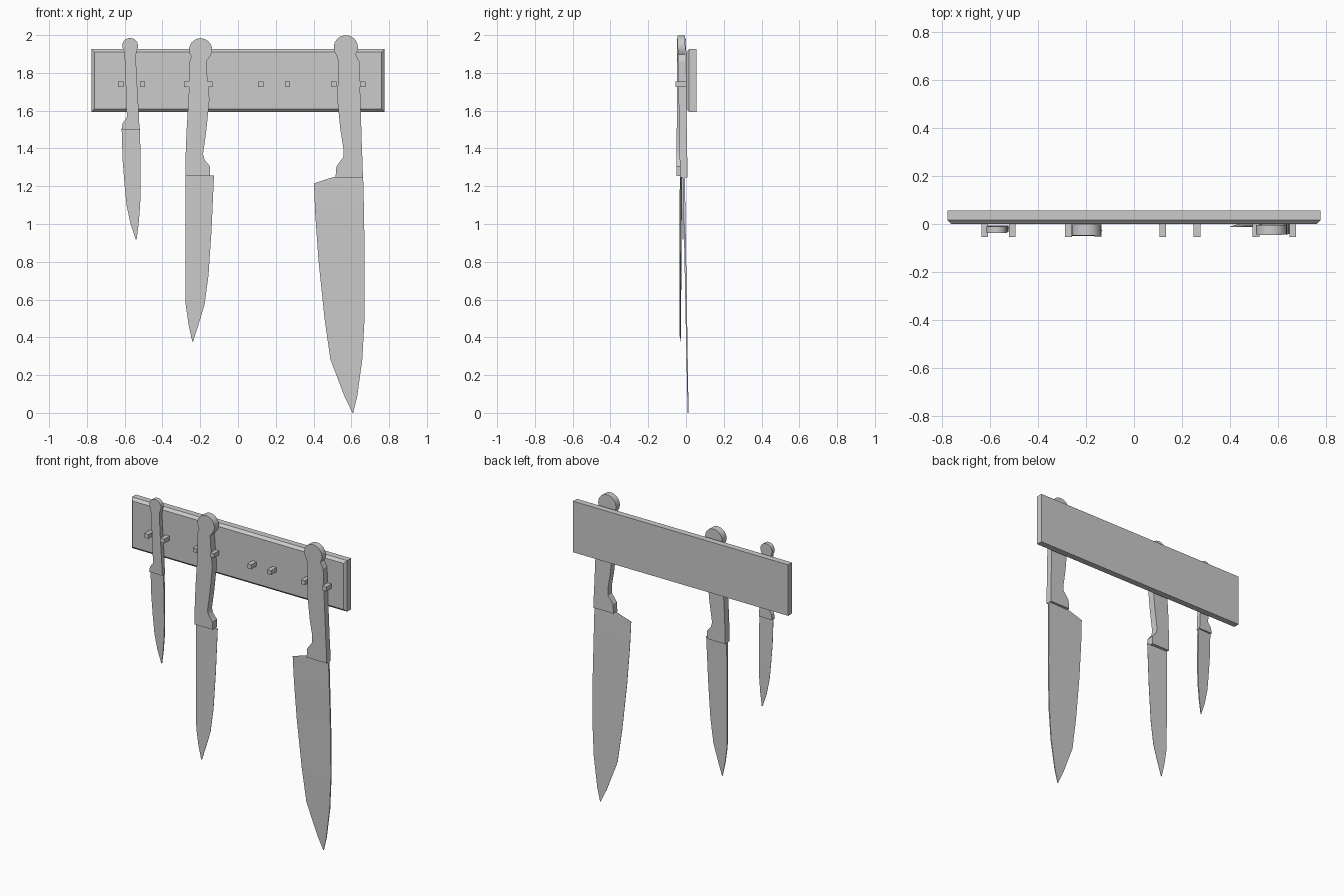
import bpy, bmesh, math

if "Cube" in bpy.data.objects:
    bpy.data.objects.remove(bpy.data.objects["Cube"], do_unlink=True)

grey = bpy.data.materials.new("plain_grey")
grey.use_nodes = True
grey.diffuse_color = (0.6, 0.6, 0.6, 1)
grey.node_tree.nodes["Principled BSDF"].inputs["Base Color"].default_value = (0.6, 0.6, 0.6, 1)


def loft(name, rings, smooth=None):
    """Bridge a list of equal point rings into a closed solid."""
    bm = bmesh.new()
    loops = [[bm.verts.new(p) for p in ring] for ring in rings]
    for upper, lower in zip(loops, loops[1:]):
        for i in range(len(upper)):
            j = (i + 1) % len(upper)
            bm.faces.new((upper[i], upper[j], lower[j], lower[i]))
    bm.faces.new(loops[0])
    bm.faces.new(loops[-1])
    bmesh.ops.recalc_face_normals(bm, faces=bm.faces[:])
    mesh = bpy.data.meshes.new(name)
    bm.to_mesh(mesh)
    bm.free()
    mesh.materials.append(grey)
    obj = bpy.data.objects.new(name, mesh)
    bpy.context.collection.objects.link(obj)
    if smooth:
        bpy.ops.object.select_all(action="DESELECT")
        obj.select_set(True)
        bpy.context.view_layer.objects.active = obj
        bpy.ops.object.shade_smooth_by_angle(angle=math.radians(smooth))
    return obj


def panel(y, half_x, half_z, x=0, z=0):
    """Rectangle facing the front at depth y."""
    return [(x + sx * half_x, y, z + sz * half_z)
            for sx, sz in ((-1, -1), (1, -1), (1, 1), (-1, 1))]


def knife(name, head, handle_rows, blade_rows, half, depth, edge_left):
    """Rows are (z, left x, right x), top to bottom; depth gives y at z."""
    # Round butt of the handle, ending where the neck starts
    cx, cz, r = head
    rows = []
    for i in range(1, 12):
        a = math.radians(12 * i - 6)
        z = cz + r * math.cos(a)
        if z > handle_rows[0][0] + 0.01:
            rows.append((z, cx - r * math.sin(a), cx + r * math.sin(a)))
    rows += handle_rows
    loft(name + "_handle",
         [[(x, depth(z) + s * half, z) for x, s in ((l, -1), (r2, -1), (r2, 1), (l, 1))]
          for z, l, r2 in rows], 25)

    # Blade tapering from a thick spine to a thin cutting edge
    rings = []
    for i, (z, l, r2) in enumerate(blade_rows):
        spine = 0.006 * (1 - 0.7 * i / len(blade_rows))
        tl, tr = (0.0008, spine) if edge_left else (spine, 0.0008)
        y = depth(z)
        rings.append([(l, y - tl, z), (r2, y - tr, z), (r2, y + tr, z), (l, y + tl, z)])
    loft(name + "_blade", rings, 25)


# Wall board with a chamfered front rim
RACK_Z = 1.76
loft("wall_board", [panel(0.0, 0.76, 0.15, z=RACK_Z),
                    panel(0.016, 0.775, 0.166, z=RACK_Z),
                    panel(0.056, 0.775, 0.166, z=RACK_Z)])

# Pairs of square pegs
for n, x in enumerate((-0.62, -0.506, -0.272, -0.15, 0.12, 0.262, 0.507, 0.66)):
    loft(f"peg_{n + 1}", [panel(y, 0.014, 0.014, x, 1.74) for y in (-0.055, 0.005)])

# Paring knife
knife("small_knife", (-0.571, 1.943, 0.042),
      [(1.88, -0.6, -0.541), (1.7, -0.593, -0.532), (1.565, -0.588, -0.524),
       (1.535, -0.61, -0.523), (1.5, -0.616, -0.521)],
      [(1.505, -0.616, -0.519), (1.34, -0.611, -0.516), (1.2, -0.6, -0.515),
       (1.1, -0.59, -0.518), (1, -0.569, -0.526), (0.917, -0.541, -0.537)],
      0.014, lambda z: -0.015 - 0.008 * (z - 0.92), True)

# Utility knife
knife("medium_knife", (-0.198, 1.922, 0.061),
      [(1.86, -0.257, -0.168), (1.76, -0.258, -0.161), (1.66, -0.262, -0.151),
       (1.5, -0.272, -0.167), (1.37, -0.277, -0.185), (1.34, -0.277, -0.177),
       (1.305, -0.278, -0.148), (1.255, -0.278, -0.148)],
      [(1.258, -0.278, -0.127), (0.97, -0.279, -0.14), (0.73, -0.278, -0.156),
       (0.574, -0.277, -0.177), (0.468, -0.262, -0.209), (0.378, -0.242, -0.238)],
      0.023, lambda z: -0.024 - 0.004 * (2 - z), False)

# Chef knife
knife("large_knife", (0.571, 1.935, 0.064),
      [(1.86, 0.532, 0.643), (1.66, 0.526, 0.648), (1.5, 0.542, 0.653),
       (1.4, 0.558, 0.656), (1.355, 0.558, 0.658), (1.305, 0.521, 0.66),
       (1.245, 0.516, 0.661)],
      [(1.25, 0.51, 0.661), (1.215, 0.402, 0.664), (1.05, 0.409, 0.667),
       (0.81, 0.426, 0.671), (0.5, 0.458, 0.67), (0.283, 0.489, 0.658),
       (0.087, 0.564, 0.631), (0, 0.606, 0.61)],
      0.02, lambda z: 0.011 - 0.018 * z, True)
